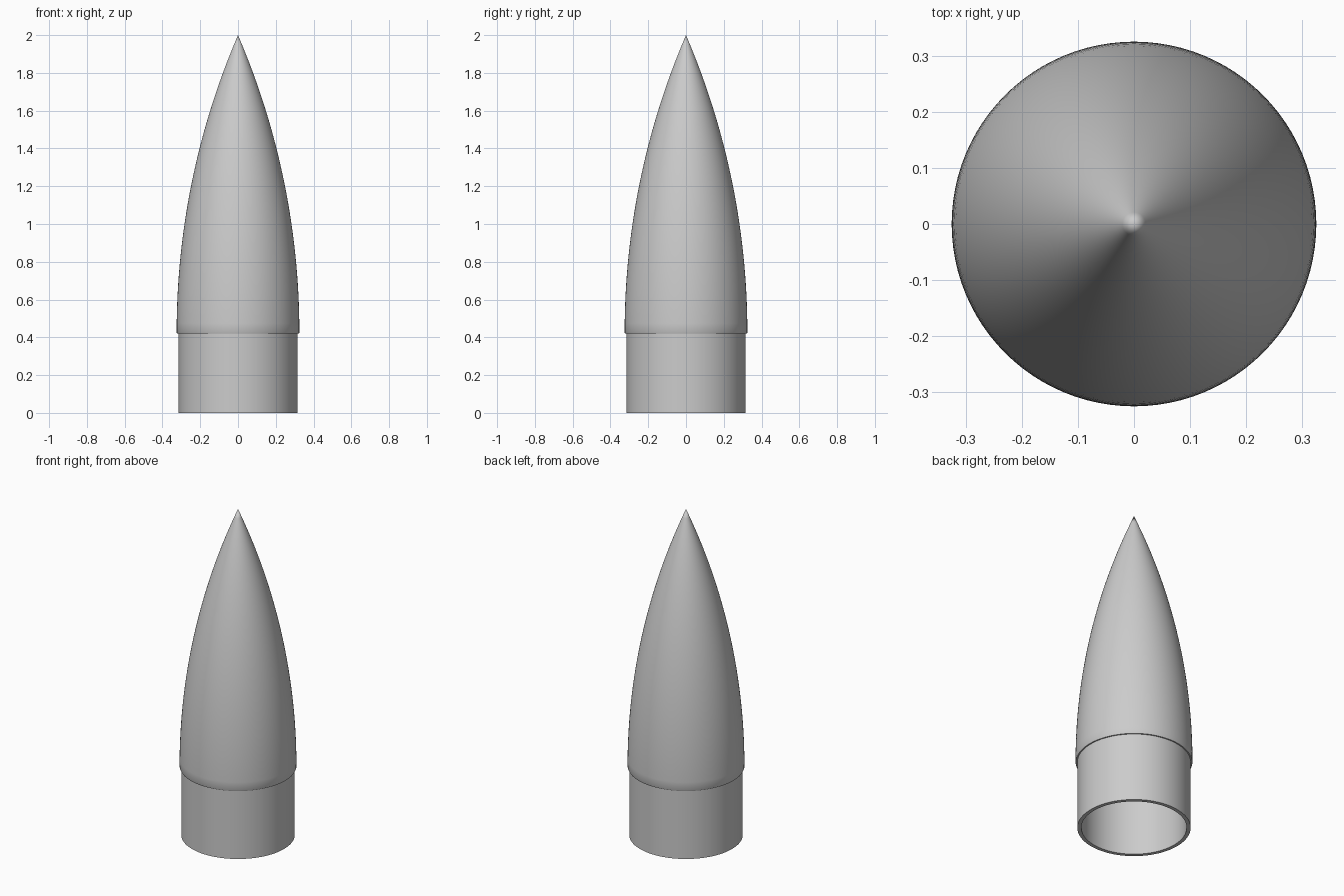
import bpy
import bmesh
import math
from mathutils import Vector

default_cube = bpy.data.objects.get("Cube")
if default_cube:
    bpy.data.objects.remove(default_cube, do_unlink=True)

HEIGHT = 2.0
JOINT_Z = 0.42          # where the cone meets its shoulder
CONE_R = 0.325
SHOULDER_R = 0.315
BORE_R = 0.293
CHAMFER = 0.005
SEGMENTS = 96
STEPS = 32


def make_material(name, value):
    mat = bpy.data.materials.new(name)
    mat.use_nodes = True
    colour = (value, value, value, 1.0)
    mat.diffuse_color = colour
    mat.node_tree.nodes["Principled BSDF"].inputs["Base Color"].default_value = colour
    return mat


def ogive(radius, z_start, z_tip):
    """Tangent ogive profile, from its base to its tip."""
    length = z_tip - z_start
    arc = (radius ** 2 + length ** 2) / (2 * radius)
    points = []
    for i in range(STEPS + 1):
        h = length * i / STEPS
        r = math.sqrt(arc ** 2 - h ** 2) - (arc - radius)
        points.append((max(r, 0.0), z_start + h))
    return points


def revolve(name, profile, material):
    """Turn a profile of (radius, height) points about the z axis."""
    bm = bmesh.new()
    verts = [bm.verts.new((r, 0, z)) for r, z in profile]
    edges = [bm.edges.new(pair) for pair in zip(verts, verts[1:])]
    bmesh.ops.spin(bm, geom=verts + edges, cent=Vector(), axis=Vector((0, 0, 1)),
                   angle=math.tau, steps=SEGMENTS, use_merge=False)
    bmesh.ops.remove_doubles(bm, verts=bm.verts, dist=1e-5)
    bmesh.ops.recalc_face_normals(bm, faces=bm.faces)
    mesh = bpy.data.meshes.new(name)
    bm.to_mesh(mesh)
    bm.free()
    mesh.materials.append(material)
    obj = bpy.data.objects.new(name, mesh)
    bpy.context.collection.objects.link(obj)
    bpy.ops.object.select_all(action="DESELECT")
    obj.select_set(True)
    bpy.context.view_layer.objects.active = obj
    bpy.ops.object.shade_smooth_by_angle(angle=math.radians(30))
    return obj


grey = make_material("plain grey", 0.6)

# Outer skin from tip to lip, then the step in to the shoulder
outer = ogive(CONE_R, JOINT_Z + CHAMFER, HEIGHT)[::-1]
lip = [(CONE_R - CHAMFER / 2, JOINT_Z), (SHOULDER_R, JOINT_Z)]

# Shoulder tube down to the open rim, then the hollow inside up to its tip
rim = [(SHOULDER_R, 0), (BORE_R, 0)]
inner = ogive(BORE_R, JOINT_Z, HEIGHT - 0.06)

revolve("nose_cone_with_shoulder", outer + lip + rim + inner, grey)
